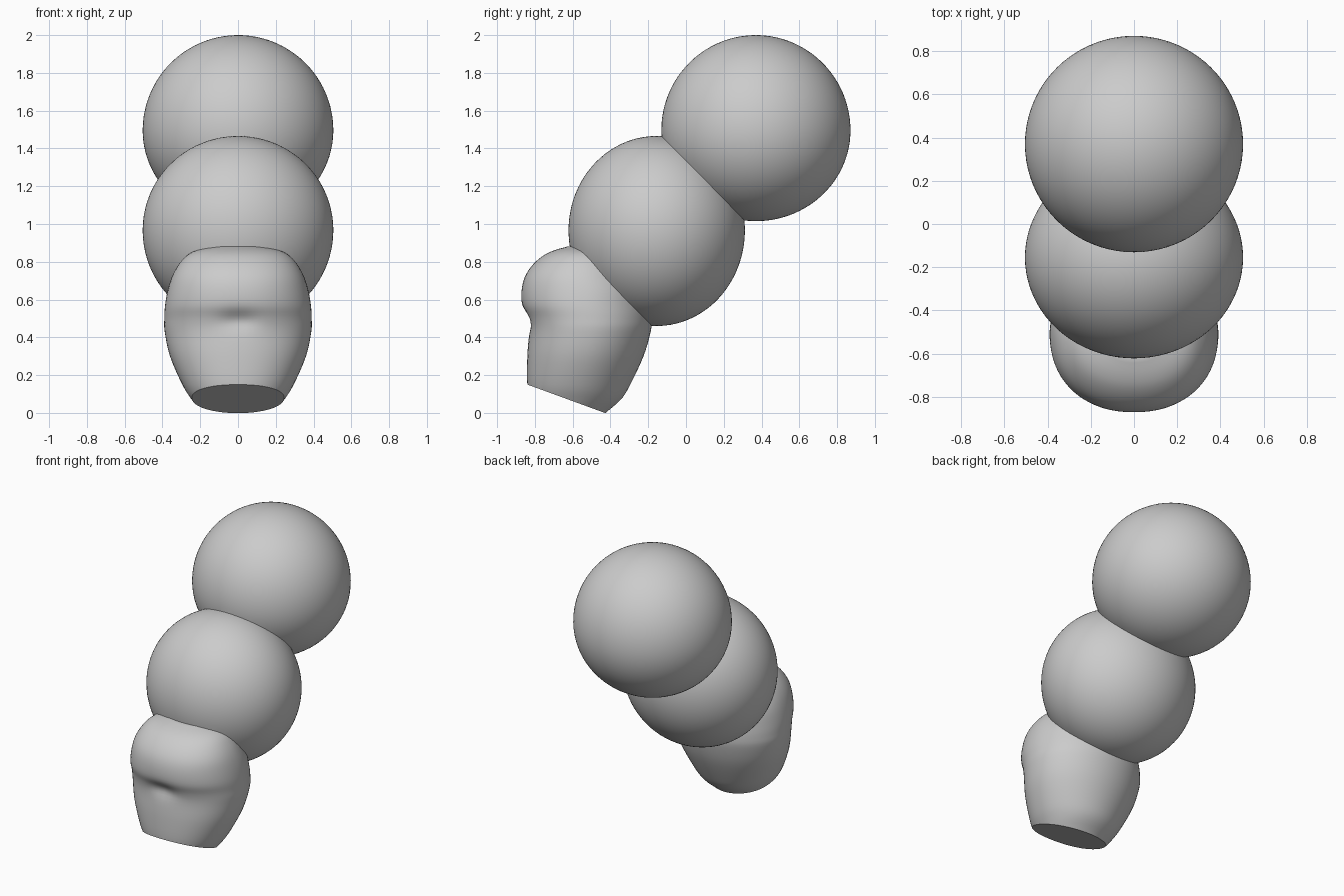
import bpy, bmesh, math
from mathutils import Vector

if "Cube" in bpy.data.objects:
    bpy.data.objects.remove(bpy.data.objects["Cube"])


def make_object(name, bm):
    bmesh.ops.recalc_face_normals(bm, faces=bm.faces)
    mesh = bpy.data.meshes.new(name)
    bm.to_mesh(mesh)
    bm.free()
    ob = bpy.data.objects.new(name, mesh)
    bpy.context.collection.objects.link(ob)
    return ob


def ball(name, center, rx, ry, rz_up, rz_down):
    """Slightly squashed ball with separate upper and lower radii."""
    bm = bmesh.new()
    bmesh.ops.create_icosphere(bm, subdivisions=5, radius=1)
    for v in bm.verts:
        rz = rz_up if v.co.z > 0 else rz_down
        v.co = Vector((v.co.x * rx, v.co.y * ry, v.co.z * rz)) + Vector(center)
    return make_object(name, bm)


def catmull(a, b, c, d, t):
    return [0.5 * (2 * q + (r - p) * t + (2 * p - 5 * q + 4 * r - s) * t * t
                   + (3 * q - p - 3 * r + s) * t ** 3)
            for p, q, r, s in zip(a, b, c, d)]


# Lower lump sections: z, front y, back y, half width
sections = [
    (-0.06, -0.74, -0.48, 0.13), (0.0, -0.78, -0.425, 0.19),
    (0.07, -0.82, -0.345, 0.245), (0.15, -0.84, -0.295, 0.295),
    (0.30, -0.84, -0.225, 0.36), (0.43, -0.832, -0.187, 0.388),
    (0.50, -0.843, -0.18, 0.39), (0.57, -0.868, -0.185, 0.386),
    (0.65, -0.87, -0.20, 0.372), (0.72, -0.853, -0.24, 0.35),
    (0.78, -0.815, -0.28, 0.318), (0.83, -0.76, -0.33, 0.275),
    (0.86, -0.70, -0.38, 0.22), (0.88, -0.63, -0.44, 0.13),
]


def lower_lump():
    bm = bmesh.new()
    n, steps = 72, 4
    pts = [sections[0]] + sections + [sections[-1]]
    rows = [catmull(*pts[i:i + 4], k / steps)
            for i in range(len(sections) - 1) for k in range(steps)]
    rows.append(sections[-1])
    rings = []
    for z, front, back, half in rows:
        ring = []
        for j in range(n):
            a = 2 * math.pi * j / n
            c, s = math.cos(a), math.sin(a)
            p = 0.92 if s < 0 else 1.0
            x = half * math.copysign(abs(c) ** p, c)
            y = (front + back) / 2 + (back - front) / 2 * math.copysign(abs(s) ** p, s)
            # small navel-like dent on the front
            if s < 0:
                y += 0.025 * math.exp(-(x / 0.09) ** 2 - ((z - 0.49) / 0.05) ** 2)
            ring.append(bm.verts.new((x, y, z)))
        rings.append(ring)
    for r0, r1 in zip(rings, rings[1:]):
        for j in range(n):
            k = (j + 1) % n
            bm.faces.new((r0[j], r0[k], r1[k], r1[j]))
    bm.faces.new(rings[0][::-1])
    bm.faces.new(rings[-1])
    # sloping cut that forms the base
    bmesh.ops.bisect_plane(bm, geom=bm.verts[:] + bm.edges[:] + bm.faces[:],
                           plane_co=(0, -0.43, 0.0),
                           plane_no=(0, -0.15, -0.41), clear_outer=True)
    bmesh.ops.holes_fill(bm, edges=[e for e in bm.edges if e.is_boundary], sides=0)
    return make_object("lower_lump", bm)


# Three stacked lumps, leaning back
body = ball("stacked_body", (0, -0.155, 0.967), 0.505, 0.467, 0.499, 0.507)
top = ball("top_ball", (0, 0.37, 1.495), 0.505, 0.501, 0.505, 0.48)
low = lower_lump()

# Fuse into one skin
for part in (top, low):
    mod = body.modifiers.new("fuse", 'BOOLEAN')
    mod.operation = 'UNION'
    mod.solver = 'EXACT'
    mod.object = part
    bpy.context.view_layer.objects.active = body
    bpy.ops.object.modifier_apply(modifier=mod.name)
    bpy.data.objects.remove(part)

bpy.ops.object.select_all(action='DESELECT')
body.select_set(True)
bpy.context.view_layer.objects.active = body
bpy.ops.object.shade_smooth_by_angle(angle=math.radians(35))
